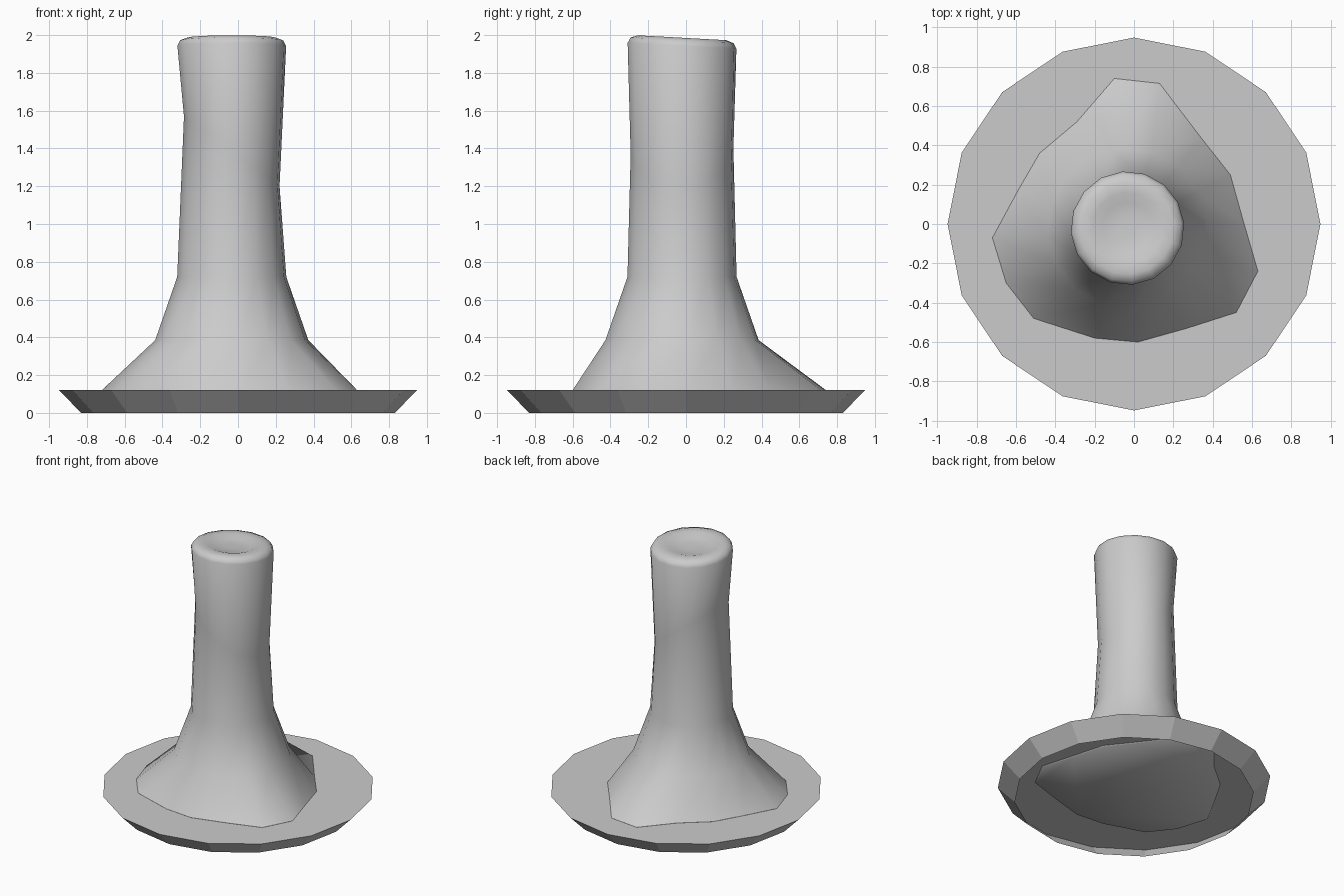
import bpy, bmesh
from math import cos, sin, pi, radians

if "Cube" in bpy.data.objects:
    bpy.data.objects.remove(bpy.data.objects["Cube"], do_unlink=True)

SIDES = 16
CX, CY = -0.033, -0.021        # axis of the post
TWIST = radians(5)             # turn of the post's facets

grey = bpy.data.materials.new("plain grey")
grey.use_nodes = True
grey.diffuse_color = (0.6, 0.6, 0.6, 1)
grey.node_tree.nodes["Principled BSDF"].inputs["Base Color"].default_value = (0.6, 0.6, 0.6, 1)


def circle(r, z):
    """Level ring around the origin."""
    return [(r * cos(2 * pi * k / SIDES), r * sin(2 * pi * k / SIDES), z)
            for k in range(SIDES)]


def post_ring(rx, z, ry=None, slope_x=0.0, slope_y=0.0):
    """Ring around the post axis, tilted by the two slopes."""
    ring = []
    for k in range(SIDES):
        a = TWIST + 2 * pi * k / SIDES
        dx, dy = rx * cos(a), (ry or rx) * sin(a)
        ring.append((CX + dx, CY + dy, z + slope_x * dx + slope_y * dy))
    return ring


def loft(name, rings, cap_bottom):
    """Skin the rings, cap the top and, if asked, the bottom."""
    bm = bmesh.new()
    loops = [[bm.verts.new(p) for p in ring] for ring in rings]
    for lo, hi in zip(loops, loops[1:]):
        for k in range(SIDES):
            n = (k + 1) % SIDES
            bm.faces.new((lo[k], lo[n], hi[n], hi[k]))
    bm.faces.new(loops[-1])
    if cap_bottom:
        bm.faces.new(loops[0][::-1])
    mesh = bpy.data.meshes.new(name)
    bm.to_mesh(mesh)
    bm.free()
    mesh.materials.append(grey)
    obj = bpy.data.objects.new(name, mesh)
    bpy.context.collection.objects.link(obj)
    return obj


# Irregular foot outline, counter-clockwise from +x
foot = [(.56, 0), (.49, .25), (.34, .44), (.13, .715), (-.10, .74), (-.29, .52),
        (-.48, .36), (-.59, .17), (-.72, -.07), (-.65, -.30), (-.51, -.48),
        (-.20, -.58), (.02, -.60), (.27, -.53), (.52, -.45), (.63, -.24)]


def foot_ring(z, scale=1.0):
    return [(x * scale, y * scale, z) for x, y in foot]


# Base disc: shallow shell, open underneath
loft("base_disc", [circle(.83, 0), circle(.948, .12)], cap_bottom=False)

# Post: flared foot, waisted shaft, rounded and dished top
rings = [
    foot_ring(.112, .985),
    foot_ring(.121),
    post_ring(.407, .385),
    post_ring(.29, .72),
    post_ring(.254, 1.385, ry=.273, slope_x=-.73),
]
for r, z in ((.289, 1.943), (.274, 1.972), (.235, 1.986), (.18, 1.984),
             (.13, 1.967), (.05, 1.962)):
    rings.append(post_ring(r, z, slope_y=-.055))
post = loft("post", rings, cap_bottom=True)

bpy.ops.object.select_all(action="DESELECT")
post.select_set(True)
bpy.context.view_layer.objects.active = post
bpy.ops.object.shade_smooth_by_angle(angle=radians(70))
